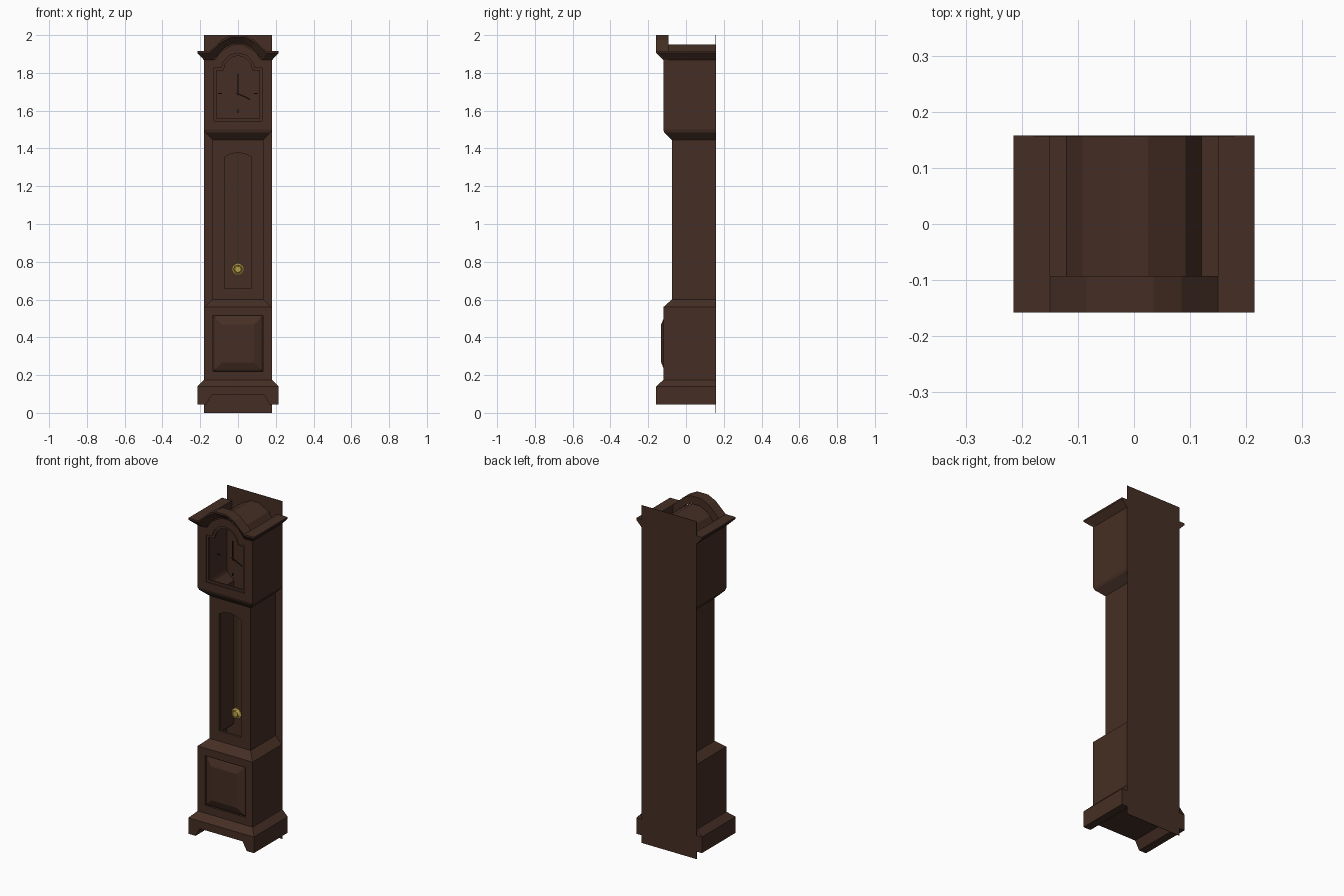
import bpy, bmesh, math
from mathutils import Matrix

cube = bpy.data.objects.get("Cube")
if cube:
    bpy.data.objects.remove(cube, do_unlink=True)

BACK = 0.158


def material(name, rgb):
    m = bpy.data.materials.new(name)
    m.use_nodes = True
    m.diffuse_color = (*rgb, 1)
    bsdf = m.node_tree.nodes["Principled BSDF"]
    bsdf.inputs["Base Color"].default_value = (*rgb, 1)
    bsdf.inputs["Roughness"].default_value = 0.7
    return m


wood = material("dark_walnut", (0.060, 0.028, 0.018))
dark = material("blackened_metal", (0.018, 0.010, 0.008))
brass = material("brass", (0.50, 0.36, 0.07))


def finish(name, bm, mat, recalc=True):
    if recalc:
        bmesh.ops.recalc_face_normals(bm, faces=bm.faces[:])
    mesh = bpy.data.meshes.new(name)
    bm.to_mesh(mesh)
    bm.free()
    mesh.materials.append(mat)
    obj = bpy.data.objects.new(name, mesh)
    bpy.context.collection.objects.link(obj)
    return obj


def mirrored(half):
    """Right half of an outline (outside to centre), completed on the left."""
    return half + [(-x, z) for x, z in reversed(half) if x > 0]


def loft(name, rings, mat=wood, closed=True, caps=False, skip=()):
    """Skin successive rings of points; skip holds (row, column) to leave open."""
    bm = bmesh.new()
    rows = [[bm.verts.new(p) for p in ring] for ring in rings]
    n = len(rows[0])
    for r in range(len(rows) - 1):
        for i in range(n if closed else n - 1):
            if (r, i) not in skip:
                j = (i + 1) % n
                bm.faces.new((rows[r][i], rows[r][j], rows[r + 1][j], rows[r + 1][i]))
    if caps:
        bm.faces.new(rows[0])
        bm.faces.new(rows[-1])
    return finish(name, bm, mat, recalc=closed)


def prism(name, outline, y0, y1, mat=wood):
    rings = [[(x, y, z) for x, z in outline] for y in (y0, y1)]
    return loft(name, rings, mat, caps=True)


def box(name, x, y, z, mat=wood):
    return prism(name, [(x[0], z[0]), (x[1], z[0]), (x[1], z[1]), (x[0], z[1])], *y, mat)


def frame(name, outer, inner, y, depth):
    """Flat board with a shaped opening."""
    bm = bmesh.new()
    for loop in (outer, inner):
        vs = [bm.verts.new((x, y, z)) for x, z in loop]
        for i, v in enumerate(vs):
            bm.edges.new((v, vs[(i + 1) % len(vs)]))
    bmesh.ops.triangle_fill(bm, use_beauty=True, use_dissolve=False, edges=bm.edges[:])
    ext = bmesh.ops.extrude_face_region(bm, geom=bm.faces[:], use_keep_orig=True)
    moved = [g for g in ext["geom"] if isinstance(g, bmesh.types.BMVert)]
    bmesh.ops.translate(bm, verts=moved, vec=(0, depth, 0))
    return finish(name, bm, wood)


def rect(w, z0, z1):
    return [(w, z0), (w, z1), (-w, z1), (-w, z0)]


# Back board and footed plinth
box("back_board", (-0.18, 0.18), (BACK - 0.002, BACK), (0, 2))
prism("plinth", mirrored([(0.14, 0.095), (0.168, 0.045), (0.215, 0.045), (0.215, 0.14)][::-1]),
      -BACK, BACK)

# Case shell: base, waist and hood sides, with the fronts left open
levels = [(0.215, 0.14), (0.18, 0.175), (0.18, 0.56), (0.135, 0.6),
          (0.135, 1.445), (0.175, 1.485), (0.18, 1.5), (0.18, 1.87)]
shell = []
for w, z in levels:
    front = -BACK if w > 0.2 else 0.06 - w
    shell.append([(-w, BACK, z), (-w, front, z), (w, front, z), (w, BACK, z)])
loft("case_shell", shell, closed=False, skip={(1, 1), (3, 1), (6, 1)})

# Base front with raised panel
frame("base_front", rect(0.18, 0.175, 0.56), rect(0.132, 0.22, 0.515), -0.12, 0.015)
panel = [(0.132, 0.22, 0.515, -0.108), (0.122, 0.23, 0.505, -0.116),
         (0.085, 0.268, 0.468, -0.132)]
panel_rings = [[(x, y, z) for x, z in rect(w, z0, z1)] for w, z0, z1, y in panel]
loft("base_panel", panel_rings, caps=True)

# Waist front with tall arched window
window = mirrored([(0.072, 0.66), (0.072, 1.355), (0.04, 1.37), (0, 1.378)])
frame("waist_front", rect(0.135, 0.6, 1.445), window, -0.075, 0.015)

# Hood front, inner trim and arched roof
roof = mirrored([(0.18, 1.87), (0.12, 1.87), (0.092, 1.915), (0.025, 1.95)])
opening = mirrored([(0.127, 1.545), (0.127, 1.825), (0.088, 1.825), (0.076, 1.86),
                    (0.045, 1.893), (0, 1.905)])
trim = mirrored([(0.115, 1.558), (0.115, 1.812), (0.077, 1.812), (0.066, 1.85),
                 (0.038, 1.88), (0, 1.891)])
frame("hood_front", [(0.18, 1.5)] + roof + [(-0.18, 1.5)], opening, -0.12, 0.012)
frame("hood_trim", opening, trim, -0.112, 0.010)
loft("hood_roof", [[(x, y, z) for x, z in roof] for y in (BACK, -0.12)], closed=False)

# Arched front cornice
upper = mirrored([(0.215, 1.915), (0.15, 1.915), (0.085, 1.975), (0.035, 2.0)])
lower = mirrored([(0.18, 1.868), (0.13, 1.868), (0.072, 1.932), (0.028, 1.955)])
LIP = 0.01
stations = []
for (ux, uz), (lx, lz) in zip(upper, lower):
    stations.append([(lx, -0.12, lz), (ux, -BACK, uz - LIP), (ux, -BACK, uz),
                     (ux, -0.093, uz), (lx, -0.093, lz)])
loft("front_cornice", stations, caps=True)

# Side cornices, mitred to the front
for side, label in ((1, "left"), (-1, "right")):
    section = [(0.18, -0.12, 1.868), (0.215, -BACK, 1.915 - LIP), (0.215, -BACK, 1.915),
               (0.15, -0.12, 1.915), (0.15, -0.12, 1.868)]
    ends = [[(side * x, y, z) for x, y, z in section],
            [(side * x, BACK, z) for x, y, z in section]]
    loft(label + "_cornice", ends, caps=True)

# Clock hands and hour marks
HUB, HAND_Y = 1.69, -0.05


def bar(name, angle, start, end, width):
    """Thin strip pointing clockwise from twelve about the dial centre."""
    obj = box(name, (-width, width), (HAND_Y, HAND_Y + 0.003), (start, end), dark)
    obj.data.transform(Matrix.Translation((0, 0, HUB)) @ Matrix.Rotation(angle, 4, "Y"))


bar("minute_hand", 0, -0.01, 0.105, 0.003)
bar("hour_hand", math.radians(115), -0.01, 0.07, 0.003)
for k, label in enumerate(("twelve", "three", "six", "nine")):
    bar(label + "_mark", k * math.pi / 2, 0.085, 0.103, 0.003)

# Pendulum rod and stepped bob
PEND_Y = -0.015
box("pendulum_rod", (-0.002, 0.002), (PEND_Y - 0.002, PEND_Y + 0.002), (0.76, 1.46), brass)
bob = [(0.024, 0.008), (0.032, 0.004), (0.032, -0.003), (0.024, -0.007),
       (0.021, -0.004), (0.016, -0.010)]
rings = []
for r, y in bob:
    turn = [2 * math.pi * (i + 0.5) / 12 for i in range(12)]
    rings.append([(r * math.cos(a), PEND_Y + y, 0.76 + r * math.sin(a)) for a in turn])
loft("pendulum_bob", rings, brass, caps=True)
